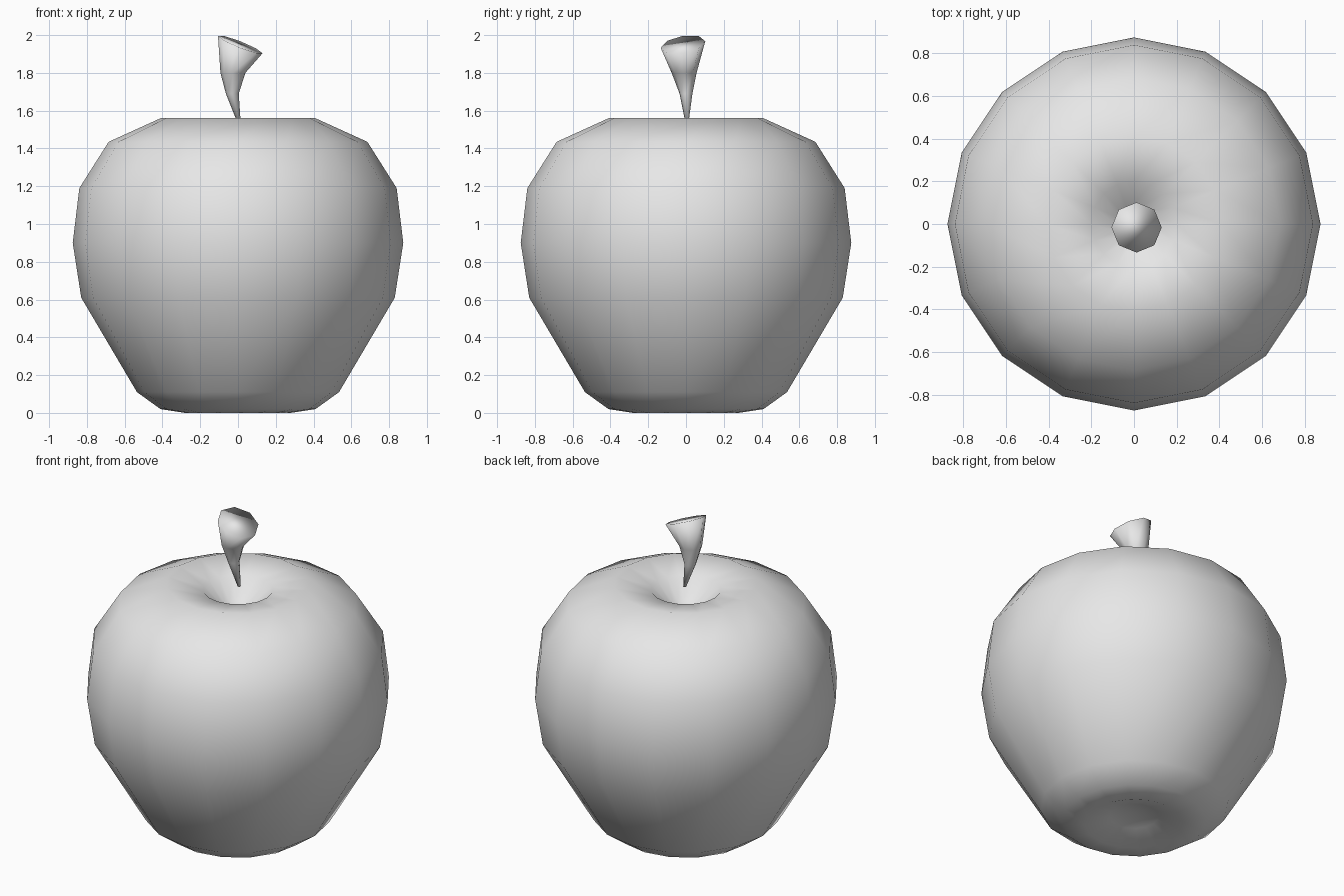
import bpy, bmesh
from math import sin, cos, tau

cube = bpy.data.objects.get("Cube")
if cube:
    bpy.data.objects.remove(cube, do_unlink=True)

grey = bpy.data.materials.new("plain grey")
grey.use_nodes = True
grey.diffuse_color = (0.8, 0.8, 0.8, 1)
grey.node_tree.nodes["Principled BSDF"].inputs["Base Color"].default_value = (0.8, 0.8, 0.8, 1)


def ring(bm, sides, x, y, z, r, tilt=(0, 0)):
    """Circle of vertices around (x, y, z), sloped by tilt along x and y."""
    verts = []
    for i in range(sides):
        dx, dy = r * cos(tau * i / sides), r * sin(tau * i / sides)
        verts.append(bm.verts.new((x + dx, y + dy, z + tilt[0] * dx + tilt[1] * dy)))
    return verts


def bridge(bm, low, high):
    n = len(low)
    for i in range(n):
        j = (i + 1) % n
        bm.faces.new((low[i], low[j], high[j], high[i]))


def pole(bm, loop, z):
    tip = bm.verts.new((0, 0, z))
    for i, v in enumerate(loop):
        bm.faces.new((v, loop[(i + 1) % len(loop)], tip))


def finish(bm, name):
    bmesh.ops.recalc_face_normals(bm, faces=bm.faces)
    for f in bm.faces:
        f.smooth = True
    mesh = bpy.data.meshes.new(name)
    bm.to_mesh(mesh)
    bm.free()
    mesh.materials.append(grey)
    obj = bpy.data.objects.new(name, mesh)
    bpy.context.collection.objects.link(obj)


# Fruit body: sixteen-sided lathe with a dimple at each end
profile = [(0.14, 0.05), (0.28, 0.0), (0.41, 0.02), (0.535, 0.11),
           (0.83, 0.61), (0.875, 0.9), (0.84, 1.19), (0.685, 1.435),
           (0.41, 1.56), (0.2, 1.52), (0.09, 1.41)]
bm = bmesh.new()
loops = [ring(bm, 16, 0, 0, z, r) for r, z in profile]
for low, high in zip(loops, loops[1:]):
    bridge(bm, low, high)
pole(bm, loops[0], 0.07)
pole(bm, loops[-1], 1.37)
finish(bm, "fruit_body")

# Stem: bent taper, widening to a slanted cut end
bm = bmesh.new()
loops = [ring(bm, 8, 0.005, 0.005, 1.54, 0.009),
         ring(bm, 8, -0.03, 0, 1.69, 0.034),
         ring(bm, 8, -0.027, -0.01, 1.8, 0.066),
         ring(bm, 8, 0.012, -0.016, 1.95, 0.118, (-0.39, 0.15))]
for low, high in zip(loops, loops[1:]):
    bridge(bm, low, high)
bm.faces.new(loops[0])
bm.faces.new(loops[-1])
finish(bm, "stem")
